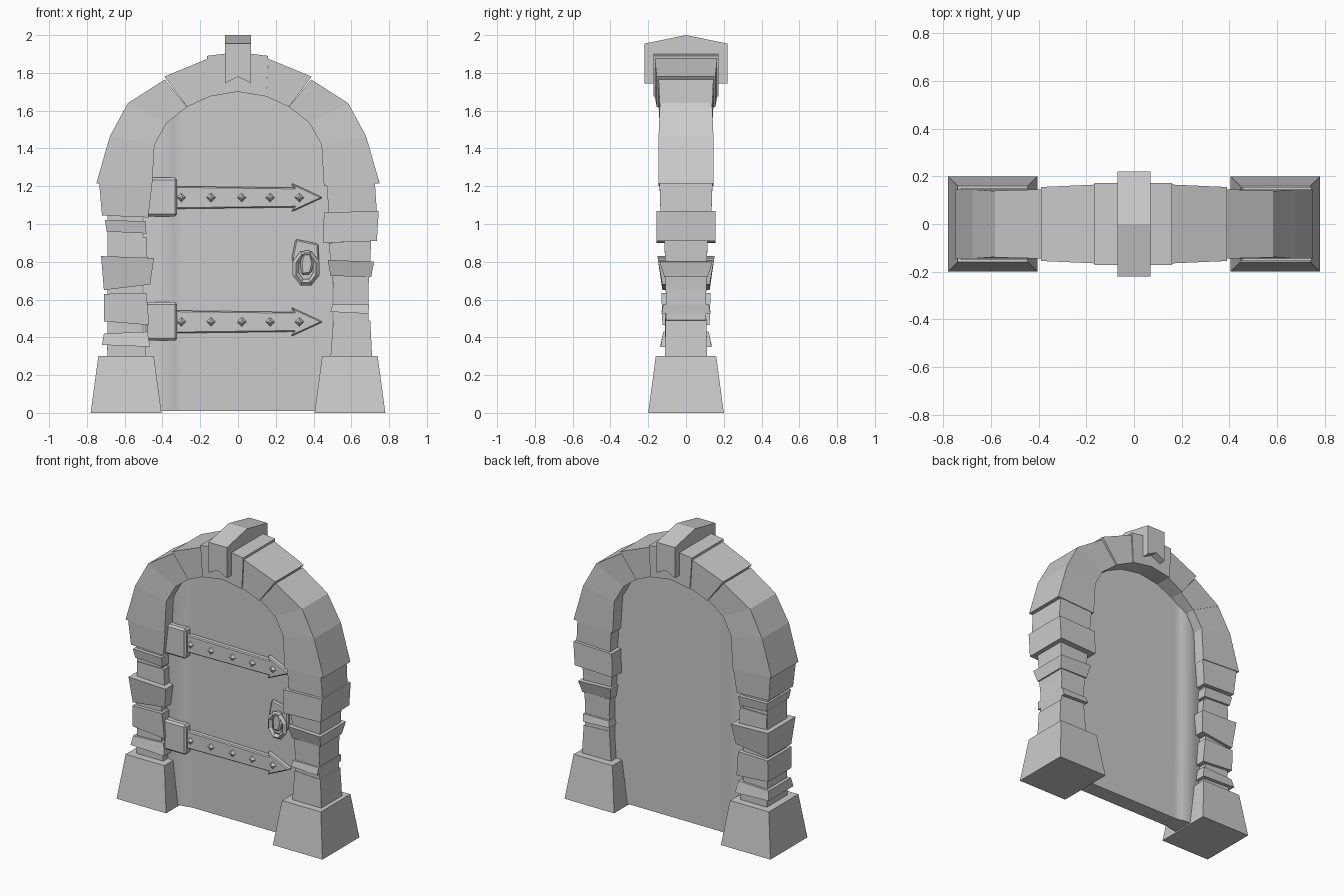
import bpy, bmesh, math
from mathutils import Matrix

old = bpy.data.objects.get("Cube")
if old:
    bpy.data.objects.remove(old, do_unlink=True)

stone = bpy.data.materials.new("stone grey")
stone.use_nodes = True
GREY = (0.6, 0.6, 0.6, 1)
stone.diffuse_color = GREY
stone.node_tree.nodes["Principled BSDF"].inputs["Base Color"].default_value = GREY


def finish(name, bm, bevel=0):
    bmesh.ops.recalc_face_normals(bm, faces=bm.faces[:])
    mesh = bpy.data.meshes.new(name)
    bm.to_mesh(mesh)
    bm.free()
    mesh.materials.append(stone)
    ob = bpy.data.objects.new(name, mesh)
    bpy.context.collection.objects.link(ob)
    if bevel:
        mod = ob.modifiers.new("Bevel", 'BEVEL')
        mod.width, mod.segments = bevel, 1
    return ob


def loft(name, rings, bevel=0):
    """Skin a row of equal-sized point rings and cap both ends."""
    bm = bmesh.new()
    rows = [[bm.verts.new(p) for p in ring] for ring in rings]
    for a, b in zip(rows, rows[1:]):
        for i in range(len(a)):
            j = (i + 1) % len(a)
            bm.faces.new((a[i], a[j], b[j], b[i]))
    bm.faces.new(rows[0])
    bm.faces.new(rows[-1])
    return finish(name, bm, bevel)


def slab(name, outline, y0, y1, bevel=0):
    """Extrude an x-z outline from y0 to y1."""
    return loft(name, [[(x, y, z) for x, z in outline] for y in (y0, y1)], bevel)


def block(name, quad, low, high):
    """Stone from a front quad (bottom pair, then top pair) and half depths."""
    depth = (low, low, high, high)
    return loft(name, [[(x, s * d, z) for (x, z), d in zip(quad, depth)]
                       for s in (-1, 1)])


def mirrored(quad):
    return [(-x, z) for x, z in quad]


# Pedestals, column cores and arch stones, the same on both sides
ARCH = [
    ("springer", [(.455, 1.2), (.75, 1.215), (.678, 1.465), (.442, 1.42)], .145, .145),
    ("lower_voussoir", [(.442, 1.42), (.678, 1.465), (.583, 1.64), (.378, 1.535)], .145, .138),
    ("middle_voussoir", [(.378, 1.535), (.583, 1.64), (.387, 1.765), (.27, 1.62)], .14, .145),
    ("upper_voussoir", [(.27, 1.62), (.39, 1.78), (.16, 1.875), (.15, 1.675)], .155, .165),
]
for side, sign in (("left", 1), ("right", -1)):
    loft(side + "_pedestal",
         [[(sign * (.5925 + u * w), v * d, z) for u, v in ((-1, -1), (1, -1), (1, 1), (-1, 1))]
          for w, d, z in ((.1875, .2, 0), (.147, .16, .3))])
    core = [(sign * .505, .28), (sign * .69, .28), (sign * .69, 1.25), (sign * .505, 1.25)]
    block(side + "_column_core", core, .105, .105)
    for name, quad, low, high in ARCH:
        block(side + "_" + name, quad if sign > 0 else mirrored(quad), low, high)

# Uneven column stones
RIGHT = [
    ([(-.69, .3), (-.49, .3), (-.49, .36), (-.695, .36)], .11, .11),
    ([(-.72, .36), (-.465, .35), (-.48, .43), (-.71, .42)], .135, .12),
    ([(-.71, .485), (-.47, .465), (-.485, .635), (-.71, .63)], .125, .13),
    ([(-.71, .65), (-.465, .68), (-.445, .82), (-.725, .83)], .125, .15),
    ([(-.685, .83), (-.48, .82), (-.485, .93), (-.69, .93)], .11, .11),
    ([(-.695, .96), (-.485, .95), (-.49, 1.015), (-.705, 1.02)], .12, .13),
    ([(-.72, 1.045), (-.475, 1.035), (-.455, 1.205), (-.735, 1.215)], .13, .14),
]
LEFT = [
    ([(.49, .3), (.71, .3), (.7, .49), (.505, .5)], .112, .108),
    ([(.49, .535), (.69, .525), (.695, .575), (.5, .575)], .13, .12),
    ([(.51, .58), (.685, .59), (.695, .72), (.5, .72)], .105, .11),
    ([(.49, .725), (.705, .72), (.72, .8), (.475, .81)], .115, .14),
    ([(.49, .8), (.7, .8), (.705, .91), (.48, .9)], .11, .115),
    ([(.45, .9), (.735, .91), (.745, 1.07), (.455, 1.06)], .155, .155),
    ([(.48, 1.06), (.735, 1.065), (.725, 1.215), (.47, 1.205)], .135, .14),
]
for side, stones in (("right", RIGHT), ("left", LEFT)):
    for n, (quad, low, high) in enumerate(stones, 1):
        block(f"{side}_column_stone_{n}", quad, low, high)

# Crown stone and the notched keystone straddling it
slab("crown_stone", [(-.15, 1.675), (0, 1.7), (.15, 1.675), (.16, 1.89), (0, 1.91), (-.165, 1.89)],
     -.172, .172)
loft("keystone",
     [[(-.07, y, 1.745), (0, y, 1.78), (.07, y, 1.745), (.07, y, top), (-.07, y, top)]
      for y, top in ((-.22, 1.955), (0, 2), (.22, 1.955))])


# Door leaf with an arched top and a softly rounded hinge edge
def door_half_depth(x):
    bulge = max(0, 1 - ((x + .4) / .085) ** 2)
    return .055 + .016 * bulge


xs = [-.5 + .02 * i for i in range(51)]
rings = []
for x in xs:
    d = door_half_depth(x)
    top = 1.25 + .49 * math.sqrt(1 - (x / .52) ** 2)
    rings.append([(x, -d, .01), (x, d, .01), (x, d, top), (x, -d, top)])
door = loft("door_leaf", rings)
bpy.context.view_layer.objects.active = door
door.select_set(True)
bpy.ops.object.shade_smooth_by_angle(angle=math.radians(40))
door.select_set(False)

# Hinges: mounting plate, arrow-headed strap and pyramid rivets
for level, zc in (("upper", 1.14), ("lower", .482)):
    slab(level + "_hinge_plate",
         [(-.49, zc - .1), (-.322, zc - .1), (-.322, zc + .105), (-.49, zc + .105)],
         -.11, -.04, .012)
    slab(level + "_hinge_strap",
         [(-.34, zc - .06), (.295, zc - .052), (.28, zc - .078), (.45, zc),
          (.28, zc + .078), (.295, zc + .052), (-.34, zc + .06)],
         -.088, -.04, .012)
    for n, x in enumerate((-.3, -.143, .02, .17, .325), 1):
        bm = bmesh.new()
        bmesh.ops.create_cone(bm, cap_ends=True, segments=4, radius1=.026, radius2=.008, depth=.02,
                              matrix=Matrix.Translation((x, -.096, zc)) @ Matrix.Rotation(math.pi / 2, 4, 'X'))
        finish(f"{level}_rivet_{n}", bm)

# Handle: back plate, faceted pull ring and its holder
slab("handle_plate",
     [(.305, .92), (.425, .895), (.432, .76), (.385, .69), (.315, .7), (.285, .82)],
     -.075, -.045, .008)
bm = bmesh.new()
N = 8
tube = []
for i in range(N):
    a = 2 * math.pi * (i + .5) / N
    tube.append([bm.verts.new((.36 + (.058 + r) * math.cos(a), y, .765 + (.08 + r) * math.sin(a)))
                 for r, y in ((-.018, -.09), (0, -.108), (.018, -.09), (0, -.072))])
for i in range(N):
    a, b = tube[i], tube[(i + 1) % N]
    for k in range(4):
        m = (k + 1) % 4
        bm.faces.new((a[k], a[m], b[m], b[k]))
finish("handle_ring", bm)
slab("handle_holder", [(.335, .73), (.385, .735), (.4, .79), (.385, .86), (.345, .86), (.33, .79)],
     -.105, -.06, .01)
